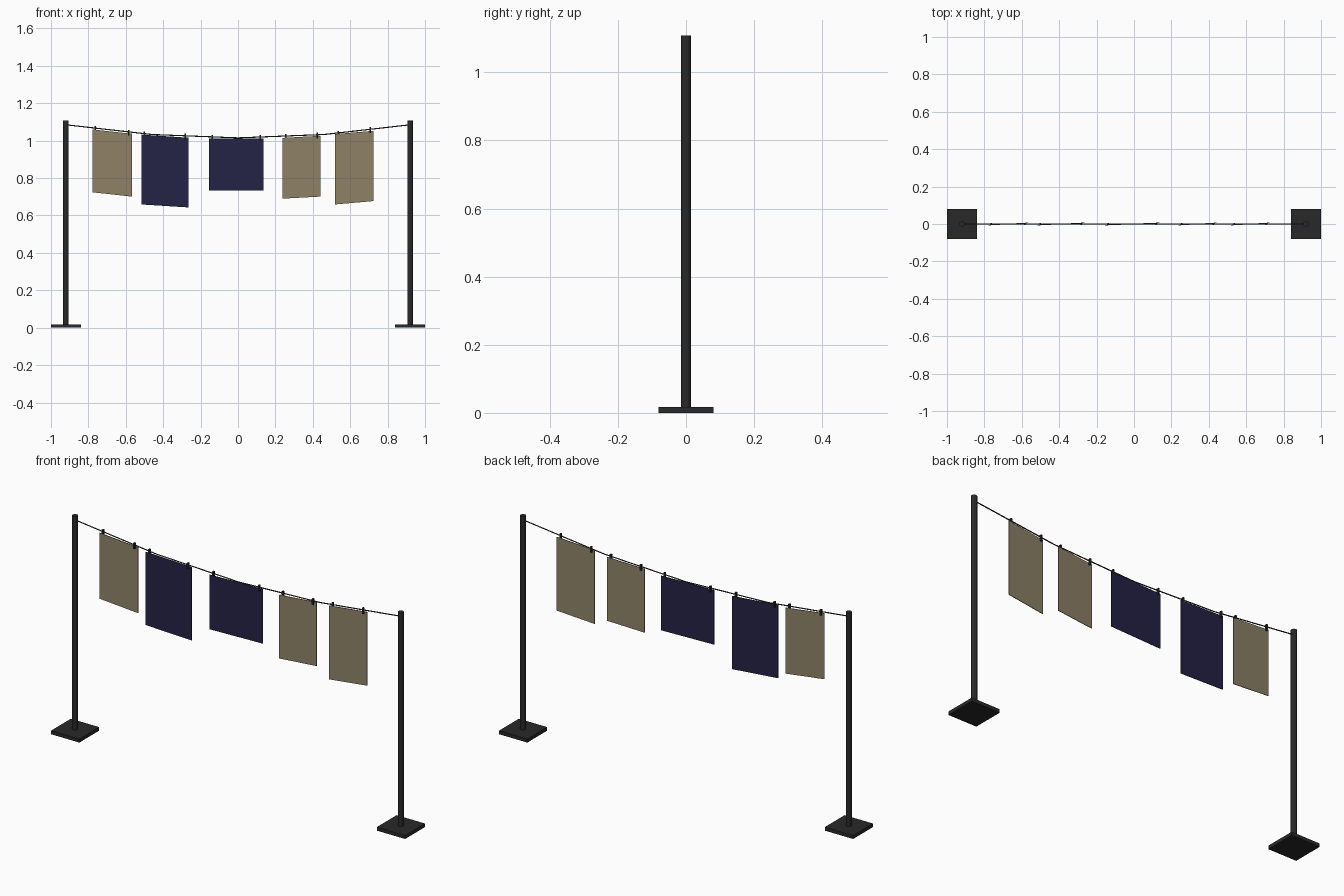
import bpy, bmesh
from mathutils import Vector

if "Cube" in bpy.data.objects:
    bpy.data.objects.remove(bpy.data.objects["Cube"])


def material(name, rgb):
    m = bpy.data.materials.new(name)
    m.diffuse_color = (*rgb, 1)
    m.use_nodes = True
    m.node_tree.nodes["Principled BSDF"].inputs["Base Color"].default_value = m.diffuse_color
    return m


BLACK = material("dark metal", (0.022, 0.022, 0.022))
ROPE = material("dark rope", (0.04, 0.035, 0.027))
TAN = material("tan cloth", (0.28, 0.23, 0.14))
NAVY = material("navy cloth", (0.017, 0.016, 0.062))


def finish(name, bm, mat):
    bmesh.ops.recalc_face_normals(bm, faces=bm.faces)
    me = bpy.data.meshes.new(name)
    bm.to_mesh(me)
    bm.free()
    me.materials.append(mat)
    ob = bpy.data.objects.new(name, me)
    bpy.context.collection.objects.link(ob)
    return ob


def box(name, centre, size, mat):
    bm = bmesh.new()
    bmesh.ops.create_cube(bm, size=1)
    for v in bm.verts:
        v.co = Vector(centre) + Vector([a * b for a, b in zip(v.co, size)])
    return finish(name, bm, mat)


def rod(name, a, b, radius, sides, mat):
    a, b = Vector(a), Vector(b)
    bm = bmesh.new()
    bmesh.ops.create_cone(bm, cap_ends=True, segments=sides, radius1=radius,
                          radius2=radius, depth=(b - a).length)
    q = (b - a).to_track_quat('Z', 'Y')
    for v in bm.verts:
        v.co = q @ v.co + (a + b) / 2
    return finish(name, bm, mat)


# Posts and square feet
for side, s in (("left", -1), ("right", 1)):
    box(side + "_foot", (s * 0.92, 0, 0.009), (0.16, 0.16, 0.018), BLACK)
    rod(side + "_post", (s * 0.92, 0, 0.016), (s * 0.92, 0, 1.108), 0.0145, 12, BLACK)

# Sagging line in four straight runs
LINE = [(-0.92, 1.085), (-0.46, 1.033), (0, 1.015), (0.46, 1.033), (0.92, 1.085)]
for i, (p, q) in enumerate(zip(LINE, LINE[1:])):
    rod(f"line_{i}", (p[0], 0, p[1]), (q[0], 0, q[1]), 0.003, 6, ROPE)


def line_z(x):
    for p, q in zip(LINE, LINE[1:]):
        if x <= q[0]:
            return p[1] + (q[1] - p[1]) * (x - p[0]) / (q[0] - p[0])


# Cloths: left x, right x, top left z, top right z, drop
CLOTHS = [
    ("hand_towel", -0.778, -0.567, 1.060, 1.037, 0.336, TAN),
    ("long_towel", -0.516, -0.265, 1.032, 1.016, 0.373, NAVY),
    ("wide_towel", -0.155, 0.137, 1.012, 1.012, 0.278, NAVY),
    ("small_cloth", 0.238, 0.441, 1.015, 1.026, 0.325, TAN),
    ("end_cloth", 0.519, 0.725, 1.035, 1.053, 0.376, TAN),
]
for name, x0, x1, z0, z1, drop, mat in CLOTHS:
    bm = bmesh.new()
    bmesh.ops.create_cube(bm, size=1)
    for v in bm.verts:
        u, t, w = v.co.x + 0.5, v.co.y, v.co.z + 0.5
        v.co = (x0 + (x1 - x0) * u, 0.012 * (u - 0.5) + 0.003 * t,
                z0 + (z1 - z0) * u - drop * (1 - w))
    finish(name, bm, mat)
    # Two pegs gripping the top corners
    for k, x in enumerate((x0 + 0.016, x1 - 0.017)):
        box(f"{name}_peg_{k}", (x, 0, line_z(x) - 0.004), (0.008, 0.011, 0.03), BLACK)
